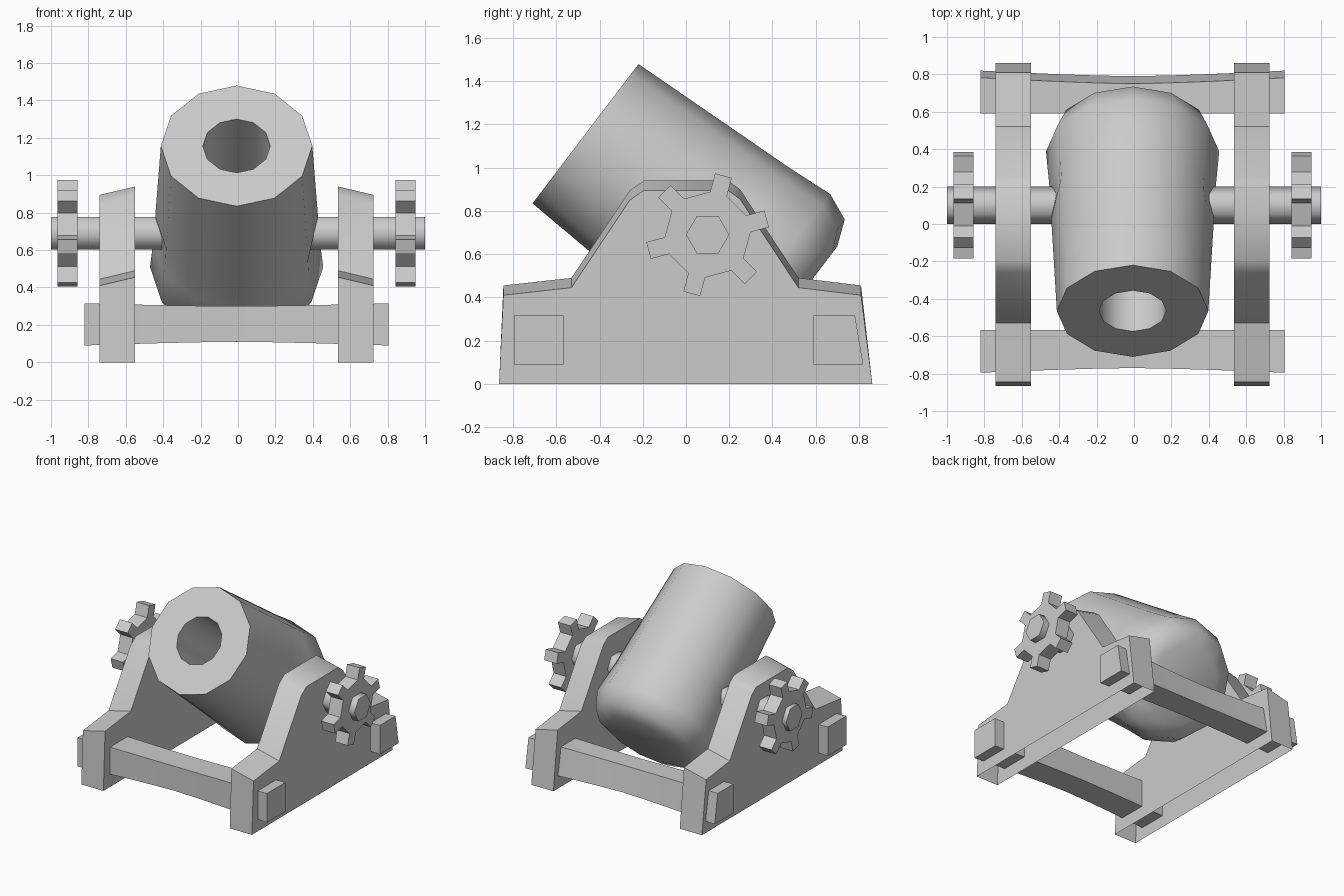
import bpy, bmesh, math
from mathutils import Vector

cube = bpy.data.objects.get("Cube")
if cube:
    bpy.data.objects.remove(cube, do_unlink=True)

grey = bpy.data.materials.new("plain_grey")
grey.use_nodes = True
colour = (0.6, 0.6, 0.6, 1)
grey.diffuse_color = colour
grey.node_tree.nodes["Principled BSDF"].inputs["Base Color"].default_value = colour

MID = -0.0075                     # mirror plane of the carriage
PIVOT = Vector((MID, 0.1, 0.69))  # trunnion axis


def loft(name, rings, smooth=None, caps=(True, True)):
    """Skin a list of equal-length point rings and cap the ends."""
    bm = bmesh.new()
    loops = [[bm.verts.new(p) for p in ring] for ring in rings]
    for a, b in zip(loops, loops[1:]):
        for i in range(len(a)):
            j = (i + 1) % len(a)
            bm.faces.new((a[i], a[j], b[j], b[i]))
    for loop, cap in zip((loops[0], loops[-1]), caps):
        if cap:
            bm.faces.new(loop)
    bmesh.ops.recalc_face_normals(bm, faces=bm.faces)
    mesh = bpy.data.meshes.new(name)
    bm.to_mesh(mesh)
    bm.free()
    mesh.materials.append(grey)
    obj = bpy.data.objects.new(name, mesh)
    bpy.context.collection.objects.link(obj)
    if smooth:
        bpy.ops.object.select_all(action='DESELECT')
        obj.select_set(True)
        bpy.context.view_layer.objects.active = obj
        bpy.ops.object.shade_smooth_by_angle(angle=math.radians(smooth))
    return obj


# Barrel: bore, muzzle and outer wall as one twelve-sided turned profile
muzzle = Vector((MID, -0.465, 1.157))
axis = Vector((0, 0.796, -0.605)).normalized()
up = Vector((0, 0.605, 0.796)).normalized()
side = Vector((1, 0, 0))
profile = [(0.18, 0.8), (0.18, 0), (0.405, 0), (0.435, 0.62), (0.44, 0.73),
           (0.445, 0.84), (0.463, 1.07), (0.41, 1.195), (0.29, 1.243)]
rings = []
for radius, along in profile:
    ring = []
    for i in range(12):
        a = i * math.tau / 12
        # slight hollow where the trunnion meets the wall
        r = radius - 0.02 if along == 0.73 and i in (3, 9) else radius
        ring.append(muzzle + axis * along + up * r * math.cos(a) + side * r * math.sin(a))
    rings.append(ring)
loft("barrel", rings, 60)

# Trunnion: hexagonal axle through barrel and cheeks
hexagon = [(0.1 * math.cos(i * math.tau / 6), 0.1 * math.sin(i * math.tau / 6)) for i in range(6)]
loft("trunnion", [[(x, PIVOT.y + y, PIVOT.z + z) for y, z in hexagon] for x in (-1, 1)], 65)

# Cheek outline: the top edge is higher on the inner face
top = [(-0.845, 0.41), (-0.53, 0.445), (-0.26, 0.85), (-0.195, 0.895),
       (0.195, 0.895), (0.25, 0.855), (0.52, 0.445), (0.81, 0.41)]

# Gear outline: six square teeth
gear = []
for i in range(6):
    a = math.radians(15 + 60 * i)
    c, s = math.cos(a), math.sin(a)
    for r, w in ((0.195, -0.04), (0.283, -0.04), (0.283, 0.04), (0.195, 0.04)):
        gear.append((PIVOT.y + r * c - w * s, PIVOT.z + r * s + w * c))

for label, sign in (("left", 1), ("right", -1)):
    cheek = []
    for x, lift in ((0.5425, 0.045), (0.7325, 0)):
        edge = [(-0.865, 0)] + [(y, z + lift) for y, z in top] + [(0.862, 0)]
        cheek.append([(MID + sign * x, y, z) for y, z in edge])
    plate = loft(label + "_cheek", cheek, 40)
    # the cheek is hollow underneath
    bm = bmesh.new()
    bm.from_mesh(plate.data)
    under = [f for f in bm.faces if all(v.co.z < 0.001 for v in f.verts)]
    bmesh.ops.delete(bm, geom=under, context='FACES_ONLY')
    bm.to_mesh(plate.data)
    bm.free()
    loft(label + "_gear", [[(MID + sign * x, y, z) for y, z in gear] for x in (0.85, 0.957)])


def crossbar(name, ends, middle):
    """Bar whose section slims from both ends to the middle."""
    rings = []
    for i in range(-4, 5):
        t = abs(i / 4) ** 1.4
        rings.append([(MID + 0.8125 * i / 4, m[0] + (e[0] - m[0]) * t, m[1] + (e[1] - m[1]) * t)
                      for e, m in zip(ends, middle)])
    loft(name, rings, 30)


crossbar("front_crossbar",
         [(-0.795, 0.09), (-0.568, 0.09), (-0.568, 0.315), (-0.795, 0.315)],
         [(-0.77, 0.11), (-0.568, 0.11), (-0.568, 0.3), (-0.77, 0.3)])
crossbar("rear_crossbar",
         [(0.82, 0.09), (0.59, 0.09), (0.59, 0.315), (0.782, 0.315)],
         [(0.79, 0.11), (0.59, 0.11), (0.59, 0.3), (0.75, 0.3)])
